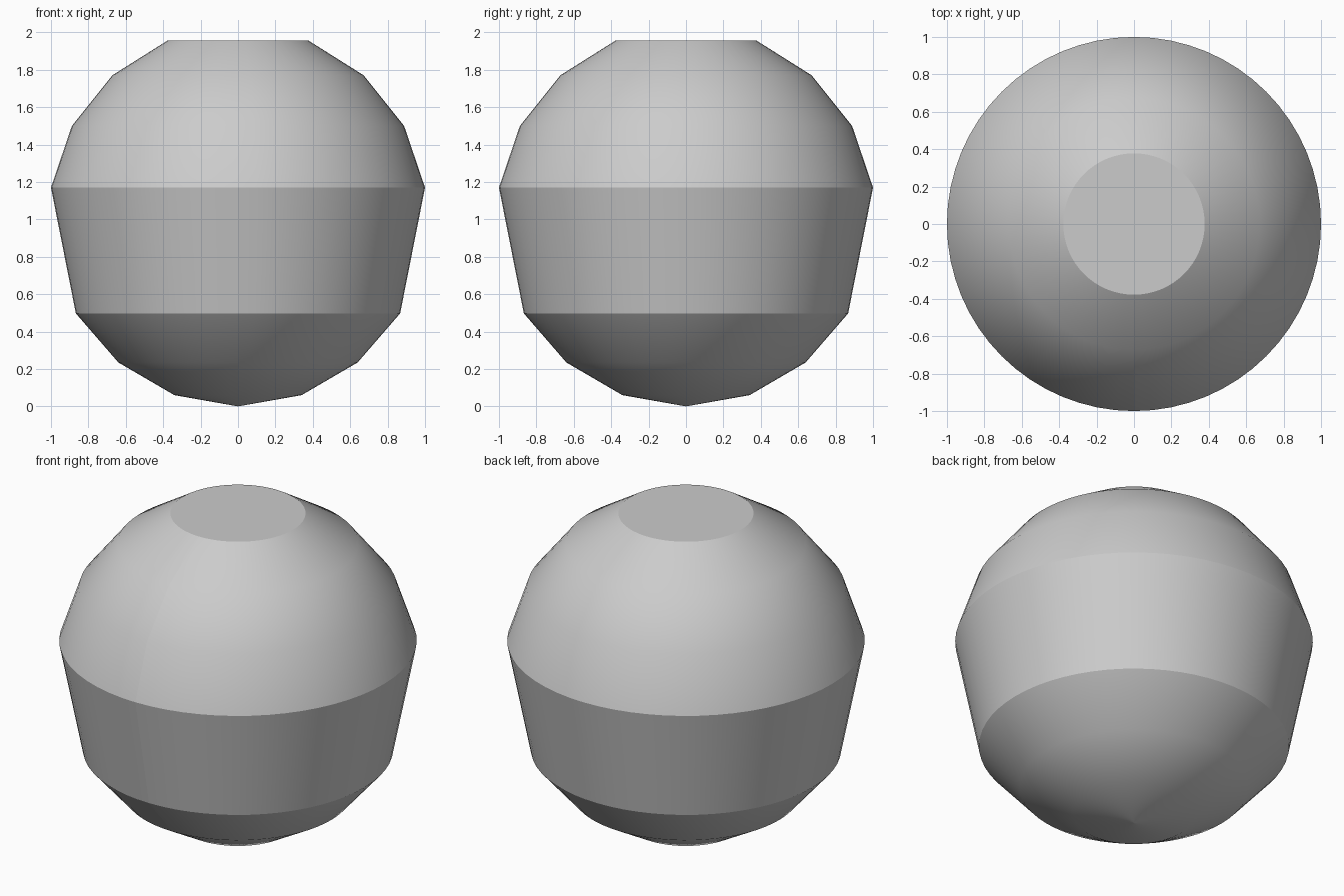
import bpy
import bmesh
from math import cos, sin, pi, tau

cube = bpy.data.objects.get("Cube")
if cube:
    bpy.data.objects.remove(cube)

SEGMENTS = 64

grey = bpy.data.materials.new("Plain grey")
grey.use_nodes = True
colour = (0.6, 0.6, 0.6, 1)
grey.diffuse_color = colour
grey.node_tree.nodes["Principled BSDF"].inputs["Base Color"].default_value = colour

# Profiles (radius, height) for the separately smoothed bands of the body
bands = [
    [(0, 0), (0.34, 0.06), (0.64, 0.235), (0.867, 0.497)],
    [(0.867, 0.497), (1, 1.17)],
    [(1, 1.17), (0.888, 1.5), (0.672, 1.77), (0.378, 1.955)],
]


def revolve(bm, profile):
    """Sweep a profile from the front seam all the way round."""
    columns = []
    for i in range(SEGMENTS + 1):
        a = tau * i / SEGMENTS - pi / 2
        columns.append([bm.verts.new((r * cos(a), r * sin(a), z)) for r, z in profile])
    for a, b in zip(columns, columns[1:]):
        for k in range(len(profile) - 1):
            # the bottom point closes with triangles
            corners = [a[k], b[k], b[k + 1], a[k + 1]]
            if profile[k][0] == 0:
                corners.pop(1)
            bm.faces.new(corners).smooth = True
    return [c[-1] for c in columns[:-1]]


bm = bmesh.new()
for band in bands:
    rim = revolve(bm, band)

# Flat lid with its own rim, so its edge stays sharp
bm.faces.new([bm.verts.new(v.co) for v in rim])
loose = [v for v in bm.verts if not v.link_faces]
bmesh.ops.delete(bm, geom=loose, context='VERTS')

mesh = bpy.data.meshes.new("round_body")
bm.to_mesh(mesh)
bm.free()
mesh.materials.append(grey)
body = bpy.data.objects.new("round_body", mesh)
bpy.context.collection.objects.link(body)
